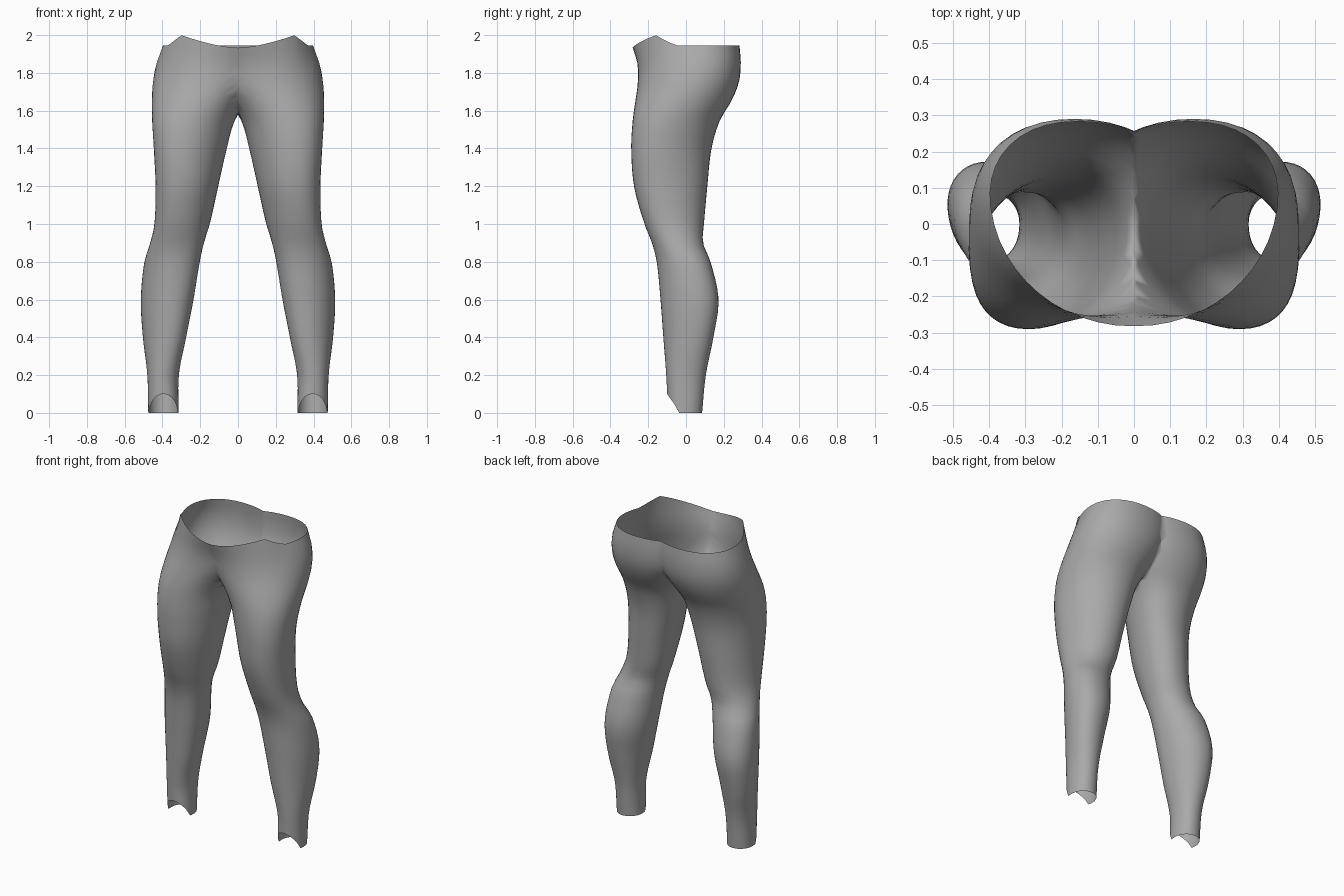
import bpy
import bmesh
import math

SEGMENTS = 44
LEVELS = 44
WAIST = 1.945

# Leg sections: height, outer x, inner x, front y, back y, sideways lean of the back
SECTIONS = [
    (0, .475, .315, -.1, .085, 0),
    (.2, .48, .313, -.105, .105, 0),
    (.4, .503, .275, -.12, .145, .02),
    (.6, .514, .236, -.135, .172, .025),
    (.8, .495, .203, -.155, .13, .02),
    (.9, .465, .18, -.18, .09, 0),
    (1, .442, .15, -.22, .095, -.02),
    (1.2, .436, .105, -.275, .113, -.03),
    (1.4, .445, .06, -.29, .135, -.04),
    (1.55, .454, .017, -.282, .18, -.03),
    (1.65, .456, -.05, -.268, .24, -.01),
    (1.75, .45, -.14, -.255, .28, .02),
    (1.85, .43, -.2, -.257, .29, .05),
    (WAIST, .395, -.24, -.282, .283, .075),
]


def section_at(z):
    """Smoothly interpolate the section values at a height."""
    last = len(SECTIONS) - 1
    i = 0
    while i < last - 1 and SECTIONS[i + 1][0] < z:
        i += 1
    a, b = SECTIONS[i], SECTIONS[i + 1]
    before, after = SECTIONS[max(i - 1, 0)], SECTIONS[min(i + 2, last)]
    span = b[0] - a[0]
    t = (z - a[0]) / span
    values = []
    for k in range(1, len(a)):
        slope_a = (b[k] - before[k]) / (b[0] - before[0]) * span
        slope_b = (after[k] - a[k]) / (after[0] - a[0]) * span
        rise = b[k] - a[k]
        values.append(a[k] + t * (slope_a + t * (3 * rise - 2 * slope_a - slope_b
                                               + t * (slope_a + slope_b - 2 * rise))))
    return values


def rounded(value):
    """Slightly square off the oval section."""
    return math.copysign(abs(value) ** .94, value)


def ankle_lift(x, center):
    """Arched cut-out at the front of the hem."""
    offset = (x - center) / .075
    return .1 * math.sqrt(1 - offset ** 2) if abs(offset) < 1 else 0


def waist_lift(x):
    """Front waistband: low in the middle, with a peak at each hip."""
    if x < .3:
        return -.012 + .067 * (max(x, 0) / .3) ** 1.6
    return max(0, .055 * (1 - (x - .3) / .07))


def ring_points(z):
    outer, inner, front, back, lean = section_at(z)
    center_x, center_y = (outer + inner) / 2, (front + back) / 2
    half_x = math.sqrt(((outer - inner) / 2) ** 2 - lean ** 2)
    half_y = (back - front) / 2
    for i in range(SEGMENTS):
        angle = math.tau * i / SEGMENTS
        c, s = rounded(math.cos(angle)), rounded(math.sin(angle))
        x = center_x + half_x * c + lean * s
        y = center_y + half_y * s
        height = z
        if s < -.01:
            height += ankle_lift(x, center_x) * max(0, 1 - z / .2)
            height += waist_lift(x) * max(0, (z - 1.8) / (WAIST - 1.8))
        yield x, y, height


def build_leggings(material):
    bm = bmesh.new()
    # Loft one leg from hem to waist as an open tube
    rings = [[bm.verts.new(p) for p in ring_points(WAIST * k / LEVELS)]
             for k in range(LEVELS + 1)]
    for low, high in zip(rings, rings[1:]):
        for i in range(SEGMENTS):
            j = (i + 1) % SEGMENTS
            bm.faces.new((low[i], low[j], high[j], high[i]))
    # Trim at the centre seam so the two halves join from crotch to waist
    bmesh.ops.bisect_plane(bm, geom=bm.verts[:] + bm.edges[:] + bm.faces[:],
                           plane_co=(0, 0, 0), plane_no=(1, 0, 0),
                           dist=.0005, clear_inner=True)
    for vert in bm.verts:
        if abs(vert.co.x) < .001:
            vert.co.x = 0
    for face in bm.faces:
        face.smooth = True
    mesh = bpy.data.meshes.new("leggings")
    bm.to_mesh(mesh)
    bm.free()
    mesh.materials.append(material)
    leggings = bpy.data.objects.new("leggings", mesh)
    bpy.context.collection.objects.link(leggings)
    mirror = leggings.modifiers.new("other_leg", "MIRROR")
    mirror.use_axis = (True, False, False)
    mirror.merge_threshold = .001


cube = bpy.data.objects.get("Cube")
if cube:
    bpy.data.objects.remove(cube, do_unlink=True)

# Plain grey cloth
cloth = bpy.data.materials.new("grey_cloth")
cloth.use_nodes = True
grey = (.4, .4, .4, 1)
cloth.diffuse_color = grey
shader = cloth.node_tree.nodes["Principled BSDF"]
shader.inputs["Base Color"].default_value = grey
shader.inputs["Roughness"].default_value = .8

build_leggings(cloth)
